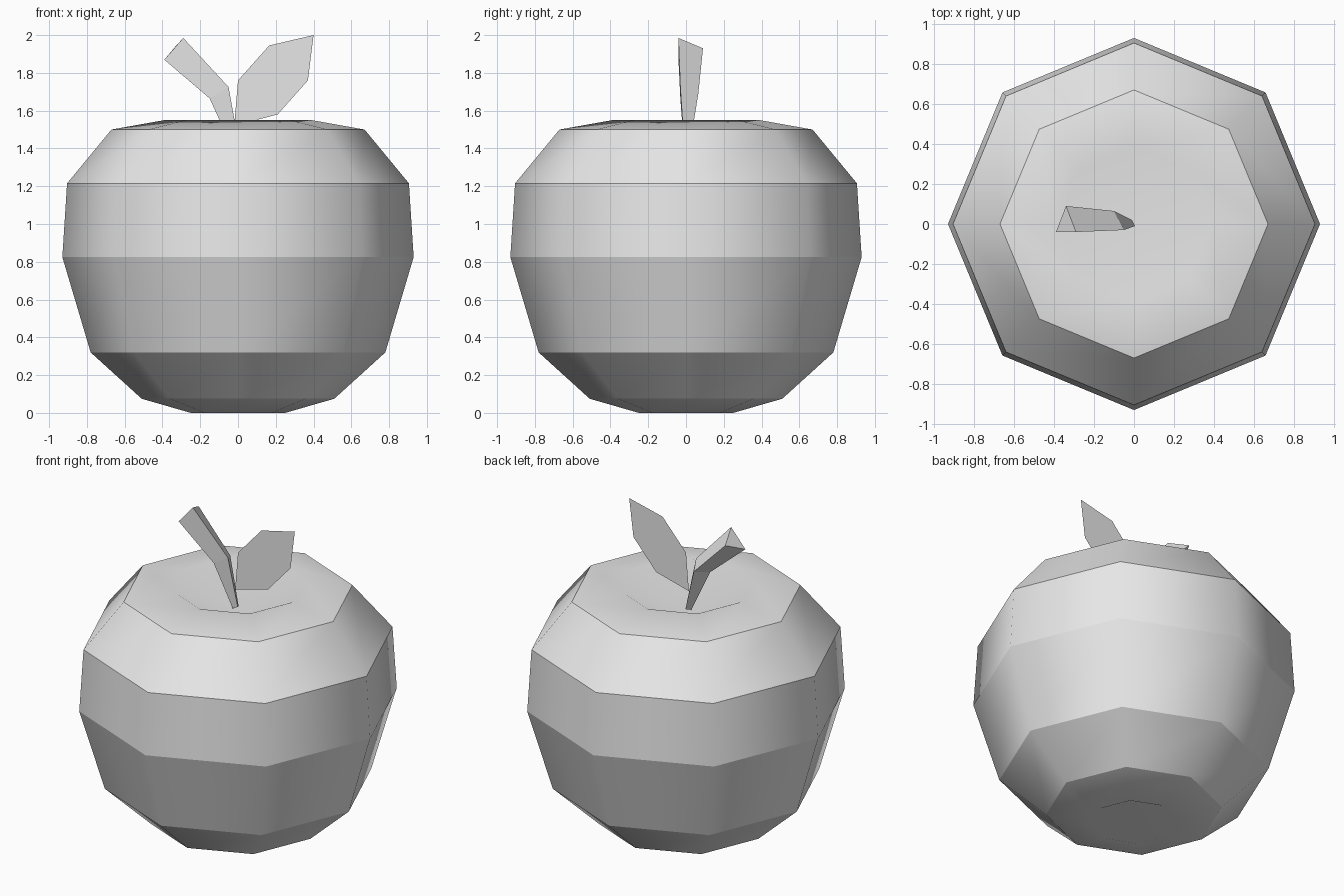
import bpy
import bmesh
from math import cos, sin, tau

cube = bpy.data.objects.get("Cube")
if cube:
    bpy.data.objects.remove(cube)

SIDES = 8

# Single matte colour
grey = bpy.data.materials.new("light_grey")
grey.use_nodes = True
grey.diffuse_color = (0.8, 0.8, 0.8, 1)
grey.node_tree.nodes["Principled BSDF"].inputs["Base Color"].default_value = (0.8, 0.8, 0.8, 1)


def finish(bm, name):
    """Turn a bmesh into a linked object."""
    mesh = bpy.data.meshes.new(name)
    bm.to_mesh(mesh)
    bm.free()
    mesh.materials.append(grey)
    obj = bpy.data.objects.new(name, mesh)
    bpy.context.collection.objects.link(obj)
    return obj


def bridge(bm, rings):
    """Join neighbouring rings of vertices with quads."""
    for low, high in zip(rings, rings[1:]):
        n = len(low)
        for i in range(n):
            j = (i + 1) % n
            bm.faces.new((low[i], low[j], high[j], high[i]))


# Fruit body: eight-sided lathe, dimpled at both ends
# Each entry: radius, height, whether the ring is a hard crease
profile = [(0.25, 0.0, False), (0.51, 0.075, True), (0.78, 0.32, True),
           (0.93, 0.825, True), (0.905, 1.215, True), (0.67, 1.5, True),
           (0.39, 1.55, False)]
bm = bmesh.new()
rings = [[bm.verts.new((r * cos(tau * i / SIDES), r * sin(tau * i / SIDES), z))
          for i in range(SIDES)] for r, z, _ in profile]
bridge(bm, rings)
bottom_dimple = bm.verts.new((0, 0, 0.12))
top_dimple = bm.verts.new((0, 0, 1.37))
for i in range(SIDES):
    j = (i + 1) % SIDES
    bm.faces.new((rings[0][j], rings[0][i], bottom_dimple))
    bm.faces.new((rings[-1][i], rings[-1][j], top_dimple))
for face in bm.faces:
    face.smooth = True
for ring, (_, _, crease) in zip(rings, profile):
    for i in range(SIDES):
        bm.edges.get((ring[i], ring[(i + 1) % SIDES])).smooth = not crease
finish(bm, "fruit_body")

# Stem: bent three-sided taper, widening to its cut end
sections = [[(-0.03, -0.01, 1.40), (0.005, -0.01, 1.42), (-0.01, 0.02, 1.41)],
            [(-0.15, -0.03, 1.665), (-0.05, -0.03, 1.725), (-0.10, 0.065, 1.69)],
            [(-0.39, -0.04, 1.87), (-0.29, -0.04, 1.985), (-0.34, 0.09, 1.93)]]
bm = bmesh.new()
rings = [[bm.verts.new(p) for p in section] for section in sections]
bridge(bm, rings)
bm.faces.new(reversed(rings[0]))
bm.faces.new(rings[-1])
bmesh.ops.recalc_face_normals(bm, faces=bm.faces)
finish(bm, "stem")

# Leaf: one flat upright sheet
outline = [(-0.02, 1.52), (0.21, 1.58), (0.37, 1.76), (0.40, 2.0),
           (0.165, 1.945), (0.0, 1.76)]
bm = bmesh.new()
bm.faces.new([bm.verts.new((x, 0, z)) for x, z in outline])
finish(bm, "leaf")
